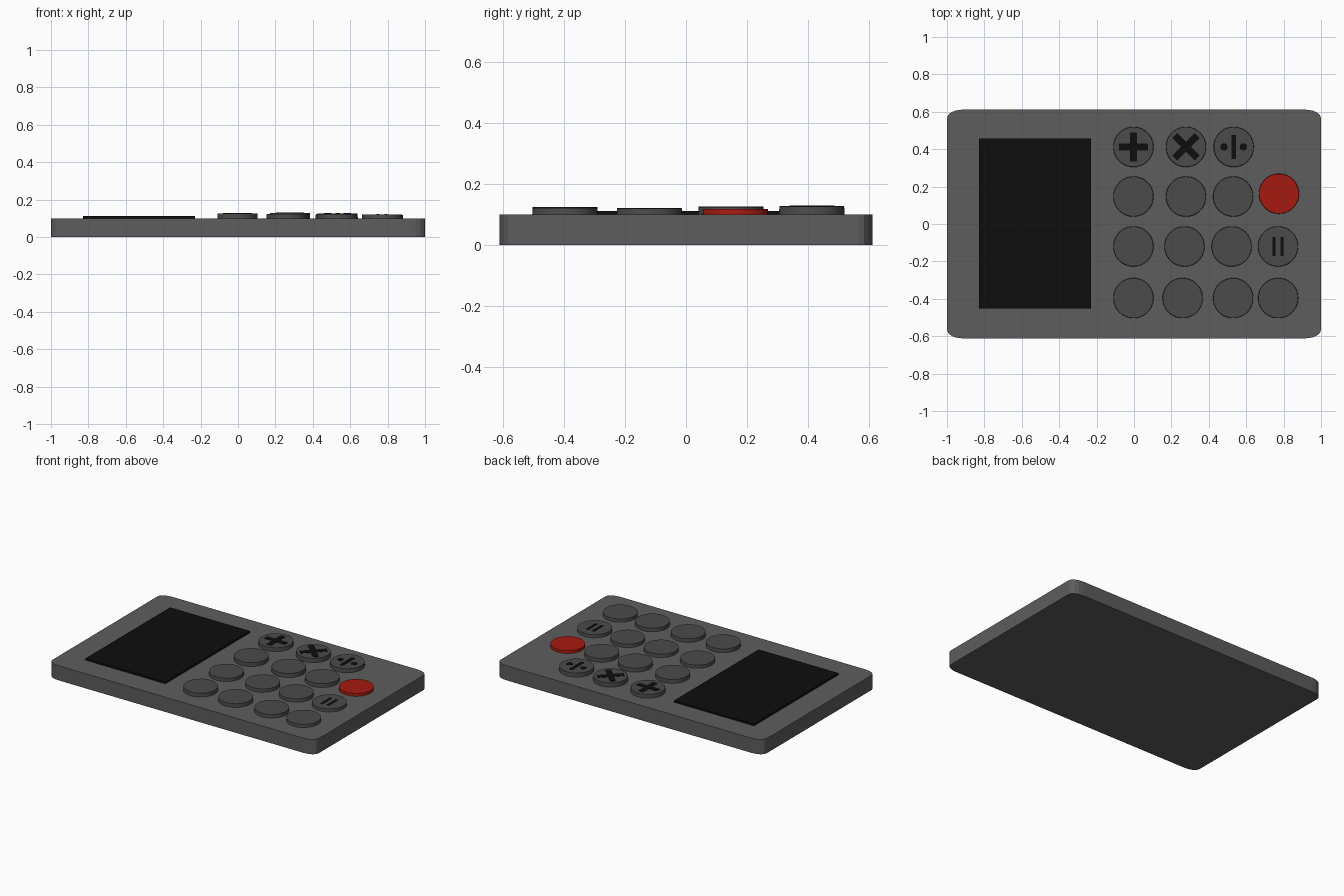
import bpy, bmesh, math
from mathutils import Matrix

if "Cube" in bpy.data.objects:
    bpy.data.objects.remove(bpy.data.objects["Cube"])


def material(name, color):
    m = bpy.data.materials.new(name)
    m.diffuse_color = (*color, 1)
    m.use_nodes = True
    m.node_tree.nodes["Principled BSDF"].inputs["Base Color"].default_value = m.diffuse_color
    return m


BODY = material("casing_grey", (0.11, 0.11, 0.11))
KEY = material("key_grey", (0.07, 0.07, 0.07))
BLACK = material("black", (0.004, 0.004, 0.004))
RED = material("red", (0.38, 0.01, 0.005))


def finish(name, bm, mat):
    bmesh.ops.recalc_face_normals(bm, faces=bm.faces)
    me = bpy.data.meshes.new(name)
    bm.to_mesh(me)
    bm.free()
    me.materials.append(mat)
    ob = bpy.data.objects.new(name, me)
    bpy.context.collection.objects.link(ob)
    return ob


def add_box(bm, x, y, z0, z1, sx, sy, turn=0):
    m = (Matrix.Translation((x, y, (z0 + z1) / 2)) @ Matrix.Rotation(turn, 4, 'Z')
         @ Matrix.Diagonal((sx, sy, z1 - z0, 1)))
    bmesh.ops.create_cube(bm, size=1, matrix=m)


def add_disc(bm, x, y, z0, z1, r, segments, top_r=None):
    bmesh.ops.create_cone(bm, cap_ends=True, segments=segments, radius1=r,
                          radius2=top_r or r, depth=z1 - z0,
                          matrix=Matrix.Translation((x, y, (z0 + z1) / 2)))


# casing: slab with stretched, rounded corners
bm = bmesh.new()
outline = []
rx, ry, steps = 0.08, 0.046, 4
for q, (sx, sy) in enumerate([(1, 1), (-1, 1), (-1, -1), (1, -1)]):
    for i in range(steps + 1):
        a = math.pi / 2 * (q + i / steps)
        outline.append(bm.verts.new((sx * (1 - rx) + rx * math.cos(a),
                                     sy * (0.611 - ry) + ry * math.sin(a), 0)))
base = bm.faces.new(outline)
ext = bmesh.ops.extrude_face_region(bm, geom=[base], use_keep_orig=True)
top = [v for v in ext["geom"] if isinstance(v, bmesh.types.BMVert)]
bmesh.ops.translate(bm, verts=top, vec=(0, 0, 0.10))
finish("casing", bm, BODY)

# display panel
bm = bmesh.new()
add_box(bm, -0.53, 0.003, 0.09, 0.112, 0.60, 0.908)
finish("display", bm, BLACK)

# round keys: name, x, y, top height
keys = [
    ("plus", -0.003, 0.412, 0.125), ("times", 0.278, 0.412, 0.128), ("divide", 0.533, 0.412, 0.126),
    ("number_a", -0.003, 0.147, 0.125), ("number_b", 0.278, 0.147, 0.127), ("number_c", 0.530, 0.147, 0.125),
    ("number_d", -0.003, -0.120, 0.121), ("number_e", 0.270, -0.120, 0.122), ("number_f", 0.522, -0.120, 0.122),
    ("number_g", -0.003, -0.396, 0.125), ("number_h", 0.260, -0.396, 0.124), ("number_i", 0.530, -0.396, 0.124),
    ("equals", 0.770, -0.120, 0.120), ("number_j", 0.771, -0.396, 0.121), ("clear", 0.775, 0.162, 0.118),
]
for name, x, y, z in keys:
    bm = bmesh.new()
    add_disc(bm, x, y, 0.095, z, 0.108, 48, 0.106)
    ob = finish(name + "_key", bm, RED if name == "clear" else KEY)
    bpy.context.view_layer.objects.active = ob
    ob.select_set(True)
    bpy.ops.object.shade_smooth_by_angle()
    ob.select_set(False)

# raised operator marks: bars (dx, dy, length x, length y, turn) and dots
D = math.radians(45)
marks = {
    "plus": [(0, 0, 0.155, 0.036, 0), (0, 0, 0.036, 0.155, 0)],
    "times": [(0, 0, 0.17, 0.038, D), (0, 0, 0.17, 0.038, -D)],
    "divide": [(0, 0, 0.024, 0.13, 0)],
    "equals": [(-0.022, 0, 0.017, 0.10, 0), (0.022, 0, 0.017, 0.10, 0)],
}
for name, x, y, z in keys:
    if name not in marks:
        continue
    bm = bmesh.new()
    for dx, dy, sx, sy, turn in marks[name]:
        add_box(bm, x + dx, y + dy, z - 0.004, z + 0.002, sx, sy, turn)
    if name == "divide":
        for dx in (-0.052, 0.052):
            add_disc(bm, x + dx, y, z - 0.004, z + 0.002, 0.02, 16)
    finish(name + "_mark", bm, BLACK)
